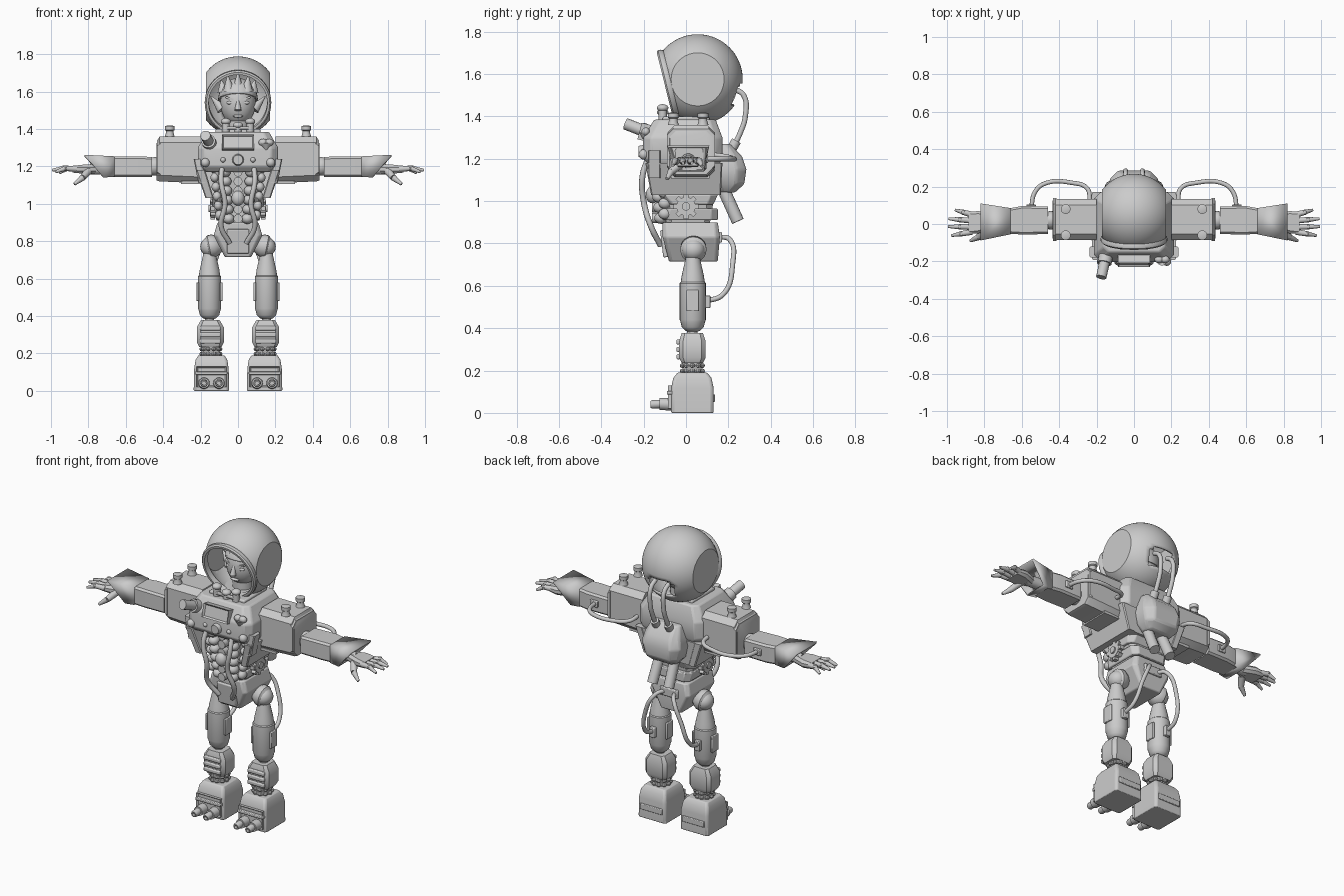
import bpy, bmesh, math
from mathutils import Vector, Matrix, Euler

old = bpy.data.objects.get("Cube")
if old:
    bpy.data.objects.remove(old, do_unlink=True)

grey = bpy.data.materials.new("plain_grey")
grey.use_nodes = True
grey.diffuse_color = (.6, .6, .6, 1)
grey.node_tree.nodes["Principled BSDF"].inputs["Base Color"].default_value = (.6, .6, .6, 1)
parts = []


def add(name, bm, mirror=False, bevel=0, solid=0):
    bmesh.ops.recalc_face_normals(bm, faces=bm.faces)
    mesh = bpy.data.meshes.new(name)
    bm.to_mesh(mesh)
    bm.free()
    ob = bpy.data.objects.new(name, mesh)
    bpy.context.collection.objects.link(ob)
    mesh.materials.append(grey)
    if solid:
        ob.modifiers.new("shell", 'SOLIDIFY').thickness = solid
    if bevel:
        mod = ob.modifiers.new("bevel", 'BEVEL')
        mod.width, mod.segments = bevel, 2
    if mirror:
        ob.modifiers.new("mirror", 'MIRROR')
    parts.append(ob)
    return ob


def rings(name, loops, caps=True, **kw):
    bm = bmesh.new()
    rows = [[bm.verts.new(p) for p in loop] for loop in loops]
    n = len(rows[0])
    for a, b in zip(rows, rows[1:]):
        for i in range(n):
            j = (i + 1) % n
            bm.faces.new((a[i], a[j], b[j], b[i]))
    if caps:
        bm.faces.new(rows[0])
        bm.faces.new(rows[-1])
    return add(name, bm, **kw)


def loft(name, sections, axis='z', cut=.25, **kw):
    """Chamfered rectangles (t, a, b, half_a, half_b) stacked along an axis."""
    loops = []
    for t, a, b, ha, hb in sections:
        c = cut * min(ha, hb)
        quarter = [(ha, hb - c), (ha - c, hb)]
        pts = quarter + [(-u, v) for u, v in quarter[::-1]]
        pts += [(-u, -v) for u, v in pts]
        put = {'z': lambda u, v: (u, v, t), 'x': lambda u, v: (t, u, v), 'y': lambda u, v: (u, t, v)}[axis]
        loops.append([put(a + u, b + v) for u, v in pts])
    return rings(name, loops, **kw)


def lathe(name, profile, p, d=(0, 0, 1), n=20, **kw):
    rot = Vector(d).to_track_quat('Z', 'Y')
    turn = [math.tau * i / n for i in range(n)]
    return rings(name, [[Vector(p) + rot @ Vector((r * math.cos(a), r * math.sin(a), h)) for a in turn]
                        for r, h in profile], **kw)


def rod(name, p, q, r, tip=None, **kw):
    d = Vector(q) - Vector(p)
    return lathe(name, [(r, 0), (tip or r, d.length)], p, d, 14, **kw)


def ball(name, c, size, seg=20, **kw):
    bm = bmesh.new()
    bmesh.ops.create_uvsphere(bm, u_segments=seg, v_segments=seg // 2, radius=1,
                              matrix=Matrix.LocRotScale(Vector(c), None, Vector(size)))
    return add(name, bm, **kw)


def block(name, c, size, rot=(0, 0, 0), inset=0, **kw):
    bm = bmesh.new()
    bmesh.ops.create_cube(bm, size=1, matrix=Matrix.LocRotScale(Vector(c), Euler(rot), Vector(size)))
    if inset:
        bm.normal_update()
        front = [f for f in bm.faces if f.normal.y < -.7]
        bmesh.ops.inset_individual(bm, faces=front, thickness=inset, depth=-inset)
    return add(name, bm, **kw)


def hoses(name, pts, r):
    for side, s in (("left", 1), ("right", -1)):
        cu = bpy.data.curves.new(side + "_" + name, 'CURVE')
        cu.dimensions, cu.bevel_depth, cu.bevel_resolution = '3D', r, 3
        cu.use_fill_caps = True
        sp = cu.splines.new('BEZIER')
        sp.bezier_points.add(len(pts) - 1)
        for bp, (x, y, z) in zip(sp.bezier_points, pts):
            bp.co = (s * x, y, z)
            bp.handle_left_type = bp.handle_right_type = 'AUTO'
        cu.materials.append(grey)
        bpy.context.collection.objects.link(bpy.data.objects.new(side + "_" + name, cu))


# Helmet: sphere with flat sides, tilted open front and a hose slot behind
centre = Vector((0, .055, 1.575))
look = Vector((0, -.97, -.24))
bm = bmesh.new()
bmesh.ops.create_uvsphere(bm, u_segments=56, v_segments=36, radius=.213, matrix=Matrix.Translation(centre))
for s in (1, -1):
    cut = bmesh.ops.bisect_plane(bm, geom=bm.verts[:] + bm.edges[:] + bm.faces[:],
                                 plane_co=(.172 * s, 0, 0), plane_no=(s, 0, 0), clear_outer=True)
    bmesh.ops.contextual_create(bm, geom=[e for e in cut["geom_cut"] if isinstance(e, bmesh.types.BMEdge)])
bmesh.ops.bisect_plane(bm, geom=bm.verts[:] + bm.edges[:] + bm.faces[:],
                       plane_co=centre + look * .135, plane_no=look, clear_outer=True)
slot = [f for f in bm.faces for m in [f.calc_center_median()]
        if abs(m.x) < .08 and m.y > .15 and 1.45 < m.z < 1.56]
bmesh.ops.delete(bm, geom=slot, context='FACES')
add("helmet", bm, solid=.01)
lathe("visor_rim", [(.155, -.01), (.172, -.01), (.178, 0), (.178, .014), (.17, .022), (.157, .022), (.155, -.01)],
      centre + look * .135, look, 48, caps=False)

# Head
ball("head", (0, .05, 1.54), (.095, .095, .125), 28)
rod("neck", (0, .05, 1.36), (0, .05, 1.46), .06)
bm = bmesh.new()
bmesh.ops.create_uvsphere(bm, u_segments=28, v_segments=16, radius=1,
                          matrix=Matrix.LocRotScale(Vector((0, .053, 1.55)), None, Vector((.107, .106, .122))))
bmesh.ops.bisect_plane(bm, geom=bm.verts[:] + bm.edges[:] + bm.faces[:], plane_co=(0, 0, 1.575),
                       plane_no=(0, -.35, -1), clear_outer=True)
add("hair_cap", bm, solid=.01)
for x, y, z in ((0, 0, 1.7), (.055, 0, 1.685), (-.055, 0, 1.685), (.09, .04, 1.66), (-.09, .04, 1.66)):
    rod("hair_spike", (x * .85, y, 1.6), (x, y, z), .035, .003)
rod("ears", (.085, .04, 1.505), (.145, .06, 1.575), .03, .003, mirror=True)
rod("nose", (0, -.05, 1.5), (0, -.035, 1.56), .018, .006)
ball("eyes", (.04, -.027, 1.54), (.022, .012, .01), mirror=True)
block("brows", (.042, -.03, 1.562), (.05, .02, .011), (0, -.35, 0), mirror=True)
ball("mouth", (0, -.03, 1.468), (.028, .012, .008))

# Chest shell
loft("chest", [(1.17, 0, -.01, .2, .165), (1.2, 0, -.015, .215, .187), (1.3, 0, -.015, .215, .187),
               (1.385, 0, -.005, .165, .145)], cut=.2, bevel=.008)
loft("chest_sides", [(1.03, .152, 0, .022, .165), (1.18, .2, -.01, .025, .182)], mirror=True)
loft("chest_back", [(1.03, 0, .125, .14, .035), (1.18, 0, .135, .2, .035)])
loft("side_panels", [(1.11, .19, -.15, .022, .03), (1.24, .215, -.15, .022, .03)], mirror=True)
block("collar", (0, 0, 1.385), (.24, .22, .03), bevel=.008)

# Chest controls
block("screen", (0, -.195, 1.325), (.17, .05, .08), (-.25, 0, 0), inset=.012)
rod("centre_knob", (0, -.18, 1.235), (0, -.225, 1.235), .036, .026)
ball("chest_buttons", (.175, -.2, 1.22), (.024, .024, .024), mirror=True)
ball("small_buttons", (.08, -.2, 1.235), (.014, .014, .014), mirror=True)
rod("nozzle", (-.15, -.17, 1.32), (-.175, -.285, 1.365), .028)
rod("nozzle_base", (-.148, -.16, 1.315), (-.158, -.21, 1.335), .038)
for dx in (-.016, .016):
    ball("heart_lobe", (.15 + dx, -.19, 1.328), (.024, .02, .02))
rod("heart_tip", (.15, -.19, 1.32), (.15, -.195, 1.28), .032, .003)
for x, z in ((0, 1.42), (.065, 1.44)):
    rod("neck_valves", (x, -.11, 1.36), (x, -.11, z), .02, mirror=x > 0)
    ball("neck_valve_caps", (x, -.11, z), (.027, .027, .018), mirror=x > 0)
block("neck_pipe", (0, -.12, 1.405), (.13, .018, .018), bevel=.005)

# Open abdomen with organ-like bulbs
loft("abdomen_core", [(.88, 0, .01, .1, .1), (1.0, 0, .01, .12, .12), (1.2, 0, 0, .14, .13)])
for i in range(6):
    z = .92 + i * .05
    ball("bulbs", (.05 + .004 * i, -.115 - .005 * i, z), (.032, .035, .028), 14, mirror=True)
    ball("outer_bulbs", (.1 + .006 * i, -.1, z + .02), (.024, .03, .026), 14, mirror=True)
    rod("spine_ring", (0, -.1, z), (0, -.16, z), .024)
ball("belly_orb", (0, -.16, 1.03), (.035, .03, .04))
loft("waist_upper", [(.985, 0, .02, .135, .11), (1.03, 0, .01, .14, .14)], bevel=.005)
loft("waist_lower", [(.91, 0, .02, .115, .13), (.965, 0, .02, .125, .13)], bevel=.005)
rod("waist_gears", (.11, 0, .975), (.15, 0, .975), .045, mirror=True)
rod("gear_hubs", (.14, 0, .975), (.158, 0, .975), .02, mirror=True)
for i in range(8):
    a = math.tau * i / 8
    block("gear_teeth", (.135, .048 * math.cos(a), .975 + .048 * math.sin(a)), (.025, .022, .022), (a, 0, 0),
          mirror=True)
hoses("belly_hose", [(.085, -.18, 1.2), (.09, -.205, 1.12), (.07, -.2, 1.0), (.09, -.165, .88), (.045, -.12, .79)], .014)

# Pelvis and hips
loft("pelvis", [(.715, 0, .035, .07, .115), (.83, 0, .025, .13, .135), (.9, 0, .02, .11, .13)], cut=.15, bevel=.006)
block("front_plate", (0, -.1, .8), (.12, .03, .13), (.12, 0, 0), bevel=.006)
block("hose_socket", (0, .155, .83), (.12, .03, .05), bevel=.005)
lathe("hips", [(.03, 0), (.05, .03), (.062, .05), (.062, .075), (.045, .09)], (.08, .035, .785), (1, 0, -.2), mirror=True)
ball("hip_balls", (.15, .035, .77), (.052, .055, .052), mirror=True)

# Legs
leg = (.152, .032, 0)
lathe("thighs", [(.028, .77), (.036, .72), (.052, .65), (.058, .61)], leg, n=24, mirror=True)
lathe("thigh_sleeves", [(.054, .62), (.062, .612), (.062, .44), (.058, .43), (.052, .405), (.035, .388), (.01, .38)],
      leg, n=24, mirror=True)
block("thigh_pads", (.215, .032, .53), (.014, .06, .1), bevel=.004, mirror=True)
block("inner_thigh_pads", (.09, .032, .53), (.014, .06, .1), bevel=.004, mirror=True)
rod("knees", (.152, .03, .34), (.152, .03, .4), .025, mirror=True)
loft("shins", [(.235, .148, .03, .06, .05), (.26, .148, .03, .072, .062), (.34, .148, .03, .072, .062),
               (.378, .148, .03, .05, .05)], cut=.3, mirror=True)
for z in (.265, .3, .335):
    block("shin_slats", (.148, -.035, z), (.11, .02, .024), bevel=.006, mirror=True)
for z in (.19, .215):
    rod("ankle_cores", (.145, .03, z), (.145, .03, z + .02), .05, mirror=True)
    for i in range(10):
        a = math.tau * i / 10
        ball("ankle_beads", (.145 + .048 * math.cos(a), .03 + .048 * math.sin(a), z + .008), (.014, .014, .012), 8,
             mirror=True)

# Feet with two toe tubes each
loft("feet", [(0, .142, .03, .095, .1), (.12, .142, .03, .092, .1), (.165, .142, .03, .085, .09),
              (.19, .142, .03, .07, .07)], cut=.12, bevel=.005, mirror=True)
block("foot_fronts", (.142, -.07, .075), (.16, .03, .11), inset=.012, mirror=True)
block("foot_ledges", (.142, -.072, .095), (.17, .035, .018), bevel=.004, mirror=True)
block("heel_plates", (.142, .13, .07), (.15, .015, .035), bevel=.004, mirror=True)
for x in (.102, .182):
    rod("toes", (x, -.05, .04), (x, -.125, .042), .032, .028, mirror=True)
    lathe("toe_tips", [(.02, 0), (.02, .04), (.016, .048), (.01, .048), (.01, .03)], (x, -.12, .042), (0, -1, -.05),
          mirror=True)
hoses("leg_hose", [(.03, .15, .83), (.06, .205, .82), (.12, .22, .7), (.15, .175, .56), (.152, .085, .525)], .012)
block("leg_hose_plugs", (.152, .1, .525), (.035, .03, .06), bevel=.004, mirror=True)

# Shoulder blocks
loft("shoulders", [(.2, .024, 1.235, .11, .125), (.42, .024, 1.24, .11, .12), (.435, .024, 1.225, .1, .1)],
     axis='x', cut=.3, mirror=True)
loft("shoulder_rims", [(.415, .024, 1.24, .114, .115), (.432, .024, 1.24, .114, .1)], axis='x', cut=.3, mirror=True)
block("shoulder_bases", (.25, .02, 1.115), (.11, .18, .016), mirror=True)
for y in (-.06, .08):
    lathe("shoulder_pegs", [(.026, 0), (.02, .02), (.02, .03), (.026, .034), (.026, .055), (.015, .058)],
          (.365, y, 1.36), mirror=True)

# Arms and flared cuffs
ball("elbows", (.445, .02, 1.2), (.045, .05, .05), mirror=True)
loft("forearms", [(.46, .02, 1.197, .074, .054), (.6, .02, 1.198, .076, .056), (.68, .015, 1.198, .066, .055)],
     axis='x', cut=.2, mirror=True)
rings("cuffs", [[(.66, -.055, 1.145), (.66, .085, 1.145), (.66, .085, 1.254), (.66, -.055, 1.254)],
                [(.72, -.06, 1.14), (.72, .085, 1.14), (.82, .11, 1.262), (.82, -.088, 1.262)]],
      caps=False, solid=.01, mirror=True)
hoses("arm_hose", [(.235, .12, 1.22), (.25, .19, 1.21), (.33, .22, 1.2), (.48, .215, 1.2), (.53, .17, 1.2),
                   (.55, .08, 1.2)], .012)
block("arm_hose_plugs", (.55, .095, 1.2), (.05, .02, .04), bevel=.004, mirror=True)

# Hands
rod("wrists", (.68, .01, 1.19), (.79, .01, 1.185), .035, .03, mirror=True)
loft("palms", [(.76, .01, 1.185, .035, .025), (.83, .01, 1.185, .06, .024), (.885, .005, 1.185, .058, .018)],
     axis='x', cut=.6, mirror=True)
for y, reach, fan, drop in ((.05, .955, .075, 1.165), (.018, .992, .028, 1.18), (-.016, .994, -.014, 1.18),
                            (-.042, .975, -.062, 1.17)):
    mid = ((.87 + reach) / 2, (y + fan) / 2, 1.19)
    rod("finger_bases", (.865, y, 1.186), mid, .016, .014, mirror=True)
    ball("knuckles", mid, (.016, .016, .016), 10, mirror=True)
    rod("finger_tips", mid, (reach, fan, drop), .014, .007, mirror=True)
rod("thumb_bases", (.8, -.025, 1.175), (.83, -.07, 1.14), .021, .017, mirror=True)
rod("thumb_tips", (.83, -.07, 1.14), (.875, -.09, 1.105), .017, .008, mirror=True)

# Backpack, exhausts and air hoses
loft("backpack", [(1.04, 0, .19, .08, .04), (1.08, 0, .2, .115, .075), (1.15, 0, .2, .13, .085),
                  (1.21, 0, .19, .115, .075), (1.27, 0, .17, .09, .04)], cut=.5, bevel=.01)
rod("exhausts", (.05, .175, 1.06), (.055, .245, .905), .03, mirror=True)
hoses("air_hose", [(.045, .23, 1.53), (.045, .272, 1.5), (.045, .28, 1.4), (.045, .255, 1.32), (.045, .215, 1.24)], .013)
rod("air_hose_plugs", (.045, .2, 1.22), (.045, .238, 1.285), .024, mirror=True)

# Smooth rounded areas while keeping hard edges
bpy.ops.object.select_all(action='DESELECT')
for ob in parts:
    ob.select_set(True)
bpy.context.view_layer.objects.active = parts[0]
bpy.ops.object.shade_smooth_by_angle(angle=math.radians(32))
